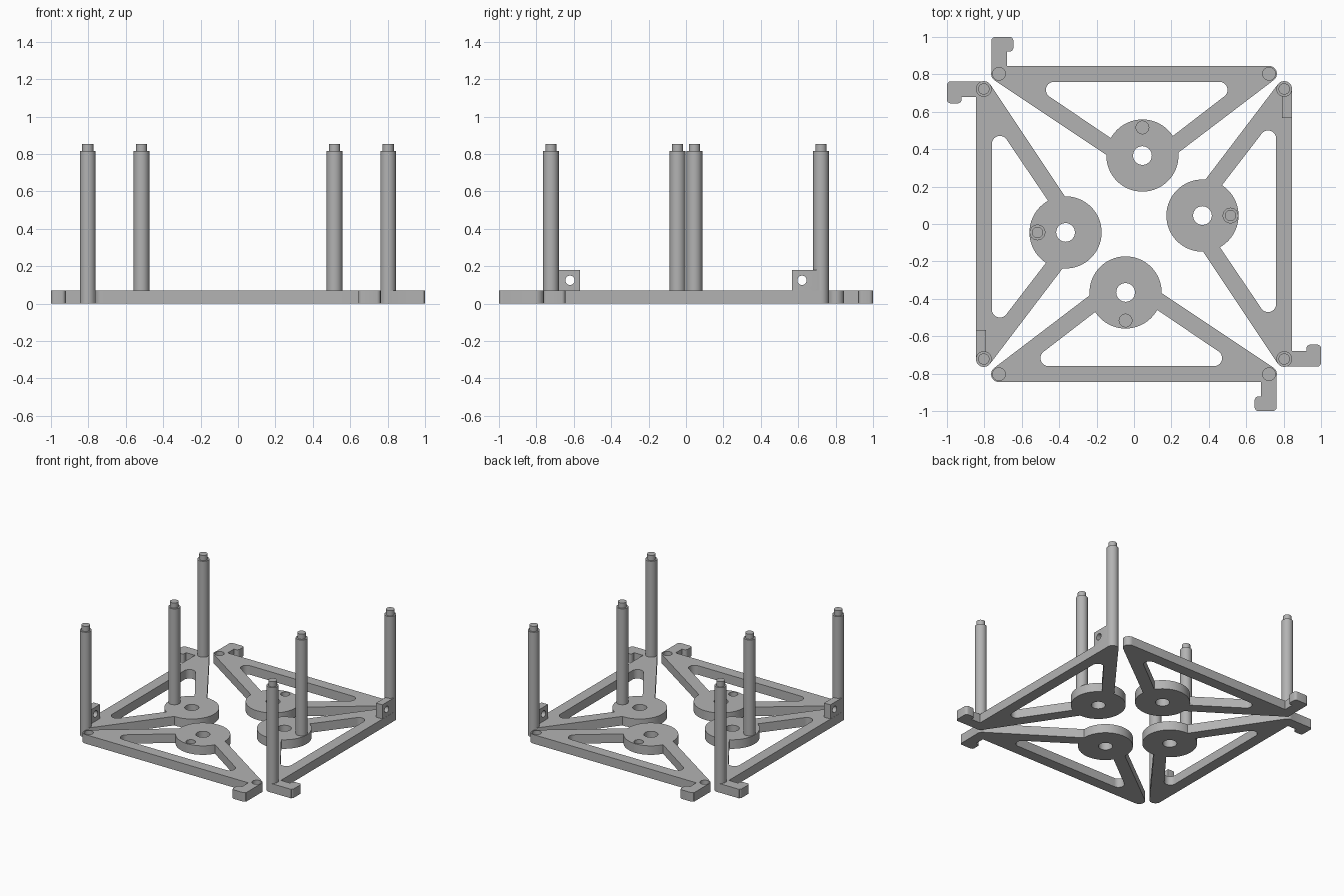
import bpy, bmesh, math
from mathutils import Matrix

cube = bpy.data.objects.get("Cube")
if cube:
    bpy.data.objects.remove(cube, do_unlink=True)

GREY = (0.45, 0.45, 0.45, 1.0)
mat = bpy.data.materials.new("plain grey")
mat.use_nodes = True
mat.diffuse_color = GREY
mat.node_tree.nodes["Principled BSDF"].inputs["Base Color"].default_value = GREY

THICK = 0.07
CORNER_R = 0.042
CORNERS = [(-0.722, 0.803), (0.722, 0.803)]
APEX = (0.045, 0.366)
SEAT = (0.045, 0.516)


def hull(name, discs, z0, z1, seg=40):
    """Prism around a set of (x, y, radius) discs."""
    bm = bmesh.new()
    for x, y, r in discs:
        for i in range(seg):
            a = math.tau * i / seg
            for z in (z0, z1):
                bm.verts.new((x + r * math.cos(a), y + r * math.sin(a), z))
    res = bmesh.ops.convex_hull(bm, input=bm.verts)
    loose = {v for v in res["geom_interior"] + res["geom_unused"]
             if isinstance(v, bmesh.types.BMVert)}
    bmesh.ops.delete(bm, geom=list(loose), context="VERTS")
    bmesh.ops.dissolve_limit(bm, angle_limit=0.02, verts=bm.verts, edges=bm.edges)
    bmesh.ops.recalc_face_normals(bm, faces=bm.faces)
    mesh = bpy.data.meshes.new(name)
    bm.to_mesh(mesh)
    bm.free()
    mesh.materials.append(mat)
    obj = bpy.data.objects.new(name, mesh)
    bpy.context.collection.objects.link(obj)
    return obj


def box(name, x0, x1, y0, y1, z0, z1, r=0.002):
    pts = [(x, y, r) for x in (x0 + r, x1 - r) for y in (y0 + r, y1 - r)]
    return hull(name, pts, z0, z1, 16)


def combine(obj, tool, operation):
    """Boolean that bakes the result and removes the tool."""
    mod = obj.modifiers.new("cut", "BOOLEAN")
    mod.operation, mod.solver, mod.object = operation, "EXACT", tool
    dg = bpy.context.evaluated_depsgraph_get()
    mesh = bpy.data.meshes.new_from_object(obj.evaluated_get(dg))
    obj.modifiers.clear()
    obj.data = mesh
    bpy.data.objects.remove(tool, do_unlink=True)


def place(obj, name, matrix):
    """Copy a template into its final position."""
    mesh = obj.data.copy()
    mesh.transform(matrix)
    if matrix.determinant() < 0:
        mesh.flip_normals()
    new = bpy.data.objects.new(name, mesh)
    bpy.context.collection.objects.link(new)
    finished.append(new)


finished = []
SWAP = Matrix(((0, 1, 0, 0), (1, 0, 0, 0), (0, 0, 1, 0), (0, 0, 0, 1)))
HALF = Matrix.Rotation(math.pi, 4, "Z")

# Triangular plate with its window, round seat and bolt hole
plate = hull("plate", [(x, y, CORNER_R) for x, y in CORNERS] + [(*APEX, 0.104)], 0, THICK)
window = hull("window", [(-0.428, 0.717, 0.043), (0.457, 0.717, 0.043),
                         (0.043, 0.398, 0.043)], -0.1, 0.2)
combine(window, hull("seat", [(*APEX, 0.193)], -0.2, 0.3, 64), "DIFFERENCE")
combine(plate, window, "DIFFERENCE")
combine(plate, hull("seat", [(*APEX, 0.193)], 0, THICK, 64), "UNION")
combine(plate, hull("bolt_hole", [(*APEX, 0.05)], -0.1, 0.2), "DIFFERENCE")

# Hook at one end of the plate
combine(plate, box("hook_stem", -0.762, -0.68, 0.81, 0.99, 0, THICK), "UNION")
combine(plate, box("hook_foot", -0.762, -0.645, 0.922, 1.0, 0, THICK, 0.02), "UNION")

# Plates with pegs on the sides
for side, m in (("left", SWAP), ("right", HALF @ SWAP)):
    place(plate, side + "_plate", m)

# Plates with sockets at the front and back
for spot in CORNERS + [SEAT]:
    combine(plate, hull("socket", [(*spot, 0.034)], 0.025, 0.2), "DIFFERENCE")
for side, m in (("back", Matrix()), ("front", HALF)):
    place(plate, side + "_plate", m)

# Peg with a thinner tip
peg = hull("peg", [(0, 0, CORNER_R)], THICK, 0.815)
combine(peg, hull("tip", [(0, 0, 0.03)], 0.78, 0.855), "UNION")

# Upright tab with a cross hole
tab = box("tab", 0.567, 0.715, 0.79, 0.844, THICK, 0.18)
drill = hull("drill", [(0, 0, 0.025)], -0.2, 0.2)
drill.data.transform(Matrix.Translation((0.62, 0.81, 0.125)) @ Matrix.Rotation(math.pi / 2, 4, "X"))
combine(tab, drill, "DIFFERENCE")

for side, m in (("left", SWAP), ("right", HALF @ SWAP)):
    place(tab, side + "_tab", m)
    for label, (x, y) in zip(("hook_end", "tab_end", "seat"), CORNERS + [SEAT]):
        place(peg, f"{side}_{label}_peg", m @ Matrix.Translation((x, y, 0)))

for template in (plate, peg, tab):
    bpy.data.objects.remove(template, do_unlink=True)

# Smooth the round walls, keep the edges sharp
bpy.ops.object.select_all(action="DESELECT")
for obj in finished:
    obj.select_set(True)
bpy.context.view_layer.objects.active = finished[0]
bpy.ops.object.shade_smooth_by_angle(angle=math.radians(30))
